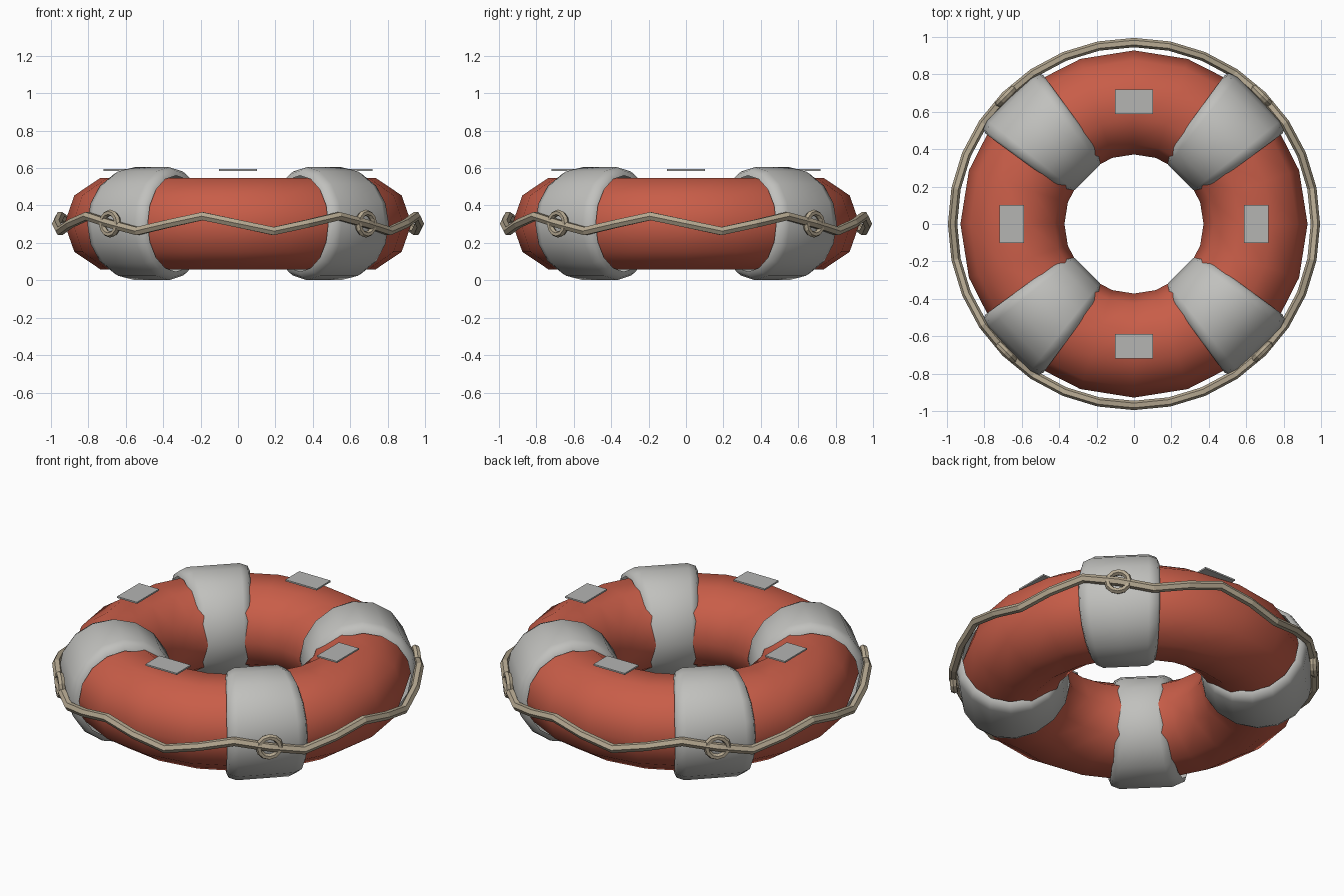
import bpy, bmesh
from math import sin, cos, pi, tau, radians
from mathutils import Vector, Matrix

if "Cube" in bpy.data.objects:
    bpy.data.objects.remove(bpy.data.objects["Cube"], do_unlink=True)

MID = 0.303      # height of the ring's centre plane
RING_R = 0.65    # radius of the ring's centre line


def material(name, rgb):
    m = bpy.data.materials.new(name)
    m.use_nodes = True
    m.diffuse_color = (*rgb, 1)
    m.node_tree.nodes["Principled BSDF"].inputs["Base Color"].default_value = (*rgb, 1)
    return m


RED = material("faded red", (0.58, 0.11, 0.065))
WHITE = material("off white", (0.53, 0.53, 0.51))
GREY = material("light grey", (0.46, 0.46, 0.45))
TAN = material("rope tan", (0.46, 0.39, 0.28))


def loft(name, rows, mat, close=True, smooth=None):
    """Join equal closed sections into a tube."""
    bm = bmesh.new()
    rings = [[bm.verts.new(p) for p in row] for row in rows]
    n = len(rings[0])
    for i in range(len(rings) if close else len(rings) - 1):
        a, b = rings[i], rings[(i + 1) % len(rings)]
        for j in range(n):
            k = (j + 1) % n
            bm.faces.new((a[j], b[j], b[k], a[k]))
    bmesh.ops.recalc_face_normals(bm, faces=bm.faces)
    mesh = bpy.data.meshes.new(name)
    bm.to_mesh(mesh)
    bm.free()
    mesh.materials.append(mat)
    ob = bpy.data.objects.new(name, mesh)
    bpy.context.collection.objects.link(ob)
    if smooth:
        bpy.ops.object.select_all(action='DESELECT')
        ob.select_set(True)
        bpy.context.view_layer.objects.active = ob
        bpy.ops.object.shade_smooth_by_angle(angle=radians(smooth))
    return ob


def ring_rows(radius, rx, rz, segs, sides, height=lambda a: 0, turn=0):
    """Sections of a ring around z, with an optional wave in height."""
    rows = []
    for i in range(segs):
        a = tau * i / segs
        row = []
        for j in range(sides):
            t = tau * j / sides + turn
            r = radius + rx * cos(t)
            row.append(Vector((r * cos(a), r * sin(a), height(a) + rz * sin(t))))
        rows.append(row)
    return rows


# Float ring
loft("float_ring", ring_rows(RING_R, 0.278, 0.257, 20, 10, lambda a: MID), RED, smooth=60)

# Grab rope, waving up and down around the ring
loft("grab_rope", ring_rows(0.97, 0.025, 0.025, 32, 6, lambda a: MID - 0.04 * sin(8 * a)), TAN)


# Straps: round bands that widen outwards and dip into the ring at both edges
def strap_rows():
    rows = []
    for side, sink in ((-1, 0.045), (-0.94, 0.018), (-0.72, 0), (0, 0),
                       (0.72, 0), (0.94, 0.018), (1, 0.045)):
        row = []
        for j in range(16):
            t = tau * j / 16
            r = RING_R + (0.297 - sink) * cos(t)
            half = 0.135 + 0.155 * (r - 0.355)
            row.append(Vector((r, side * half, MID + (0.302 - sink) * sin(t))))
        rows.append(row)
    return rows


# Rope clips: small rings facing outwards, one on each strap
face_out = Matrix.Translation((0.967, 0, MID)) @ Matrix.Rotation(pi / 2, 4, 'Y')
clip_rows = [[face_out @ p for p in row] for row in ring_rows(0.058, 0.017, 0.02, 12, 6)]

for i, name in enumerate(("back_left", "back_right", "front_right", "front_left")):
    turn = Matrix.Rotation(pi / 4 + i * pi / 2, 4, 'Z')
    loft("strap_" + name, strap_rows(), WHITE, close=False, smooth=60).matrix_world = turn
    loft("rope_clip_" + name, clip_rows, TAN).matrix_world = turn

# Label plates above the ring
for i, name in enumerate(("left", "back", "right", "front")):
    bpy.ops.mesh.primitive_cube_add(size=1)
    plate = bpy.context.object
    plate.name = "label_plate_" + name
    plate.data.transform(Matrix.Translation((0.653, 0, 0.59)) @ Matrix.Diagonal((0.13, 0.205, 0.009, 1)))
    plate.matrix_world = Matrix.Rotation(i * pi / 2, 4, 'Z')
    plate.data.materials.append(GREY)
